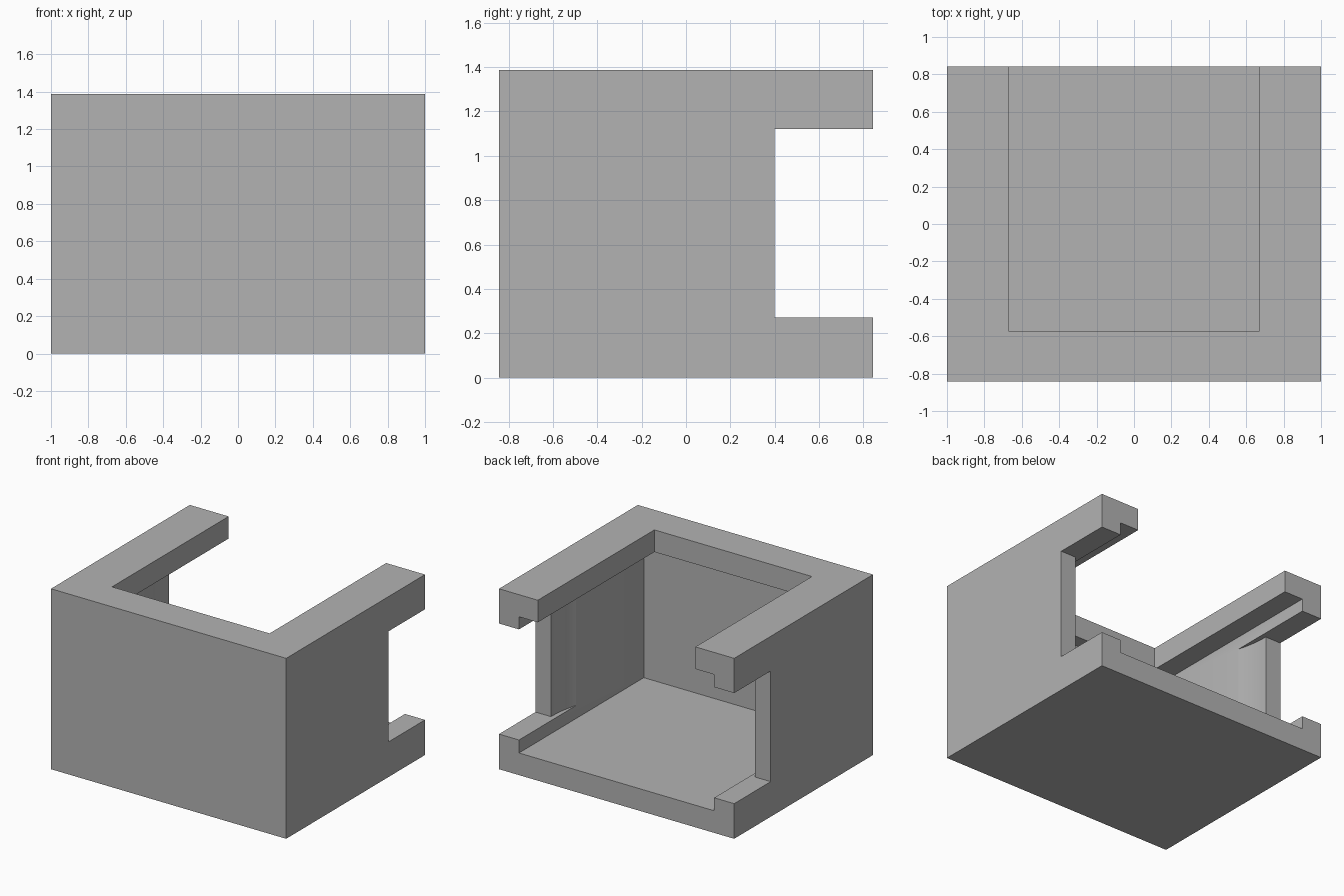
import bpy, bmesh, math

cube = bpy.data.objects.get("Cube")
if cube:
    bpy.data.objects.remove(cube, do_unlink=True)

# Overall dimensions
HALF_X, HALF_Y, HEIGHT = 1.0, 0.843, 1.387
WALL = 0.17            # shell thickness
LIP = 0.10             # overhang of the top rim
SLOT_Z = (0.27, 1.12)  # height range of the side slots
SLOT_Y = 0.40          # where the side slots begin
RADIUS = 0.868         # rounded clearance inside the walls
BEYOND = 1.2           # cutters run past the open back

grey = bpy.data.materials.new("plain_grey")
grey.use_nodes = True
colour = (0.45, 0.45, 0.45, 1)
grey.diffuse_color = colour
grey.node_tree.nodes["Principled BSDF"].inputs["Base Color"].default_value = colour


def prism(name, outline, z0, z1):
    """Extrude a counter-clockwise outline from z0 to z1."""
    bm = bmesh.new()
    face = bm.faces.new([bm.verts.new((x, y, z0)) for x, y in outline])
    result = bmesh.ops.extrude_face_region(bm, geom=[face])
    top = [v for v in result["geom"] if isinstance(v, bmesh.types.BMVert)]
    bmesh.ops.translate(bm, verts=top, vec=(0, 0, z1 - z0))
    bmesh.ops.recalc_face_normals(bm, faces=bm.faces)
    mesh = bpy.data.meshes.new(name)
    bm.to_mesh(mesh)
    bm.free()
    mesh.materials.append(grey)
    obj = bpy.data.objects.new(name, mesh)
    bpy.context.collection.objects.link(obj)
    return obj


def rectangle(half_x, y0, y1):
    return [(-half_x, y0), (half_x, y0), (half_x, y1), (-half_x, y1)]


holder = prism("open_holder", rectangle(HALF_X, -HALF_Y, HALF_Y), 0, HEIGHT)

# Inner cavity, open at the back
cavity = prism("cavity_cutter", rectangle(HALF_X - WALL, WALL - HALF_Y, BEYOND),
               WALL, HEIGHT - WALL)

# Top opening, leaving a rim that overhangs the cavity
inset = WALL + LIP
opening = prism("opening_cutter",
                rectangle(HALF_X - WALL * 2 + 0.01, inset - HALF_Y, BEYOND),
                HEIGHT / 2, HEIGHT + LIP)

# Side slots joined to a half-round clearance that hollows the walls
steps = 96
arc = [(RADIUS * math.cos(a), SLOT_Y + RADIUS * math.sin(a))
       for a in (math.pi * (1 + i / steps) for i in range(steps + 1))]
slot_outline = arc + [(BEYOND, SLOT_Y), (BEYOND, BEYOND),
                      (-BEYOND, BEYOND), (-BEYOND, SLOT_Y)]
slots = prism("side_slot_cutter", slot_outline, *SLOT_Z)

# Carve the block
bpy.ops.object.select_all(action="DESELECT")
bpy.context.view_layer.objects.active = holder
holder.select_set(True)
for cutter in (cavity, opening, slots):
    cutter.hide_render = True
    mod = holder.modifiers.new(cutter.name, "BOOLEAN")
    mod.operation = "DIFFERENCE"
    mod.solver = "EXACT"
    mod.object = cutter
    bpy.ops.object.modifier_apply(modifier=mod.name)
    bpy.data.objects.remove(cutter, do_unlink=True)

bpy.ops.object.shade_smooth_by_angle(angle=math.radians(30))
